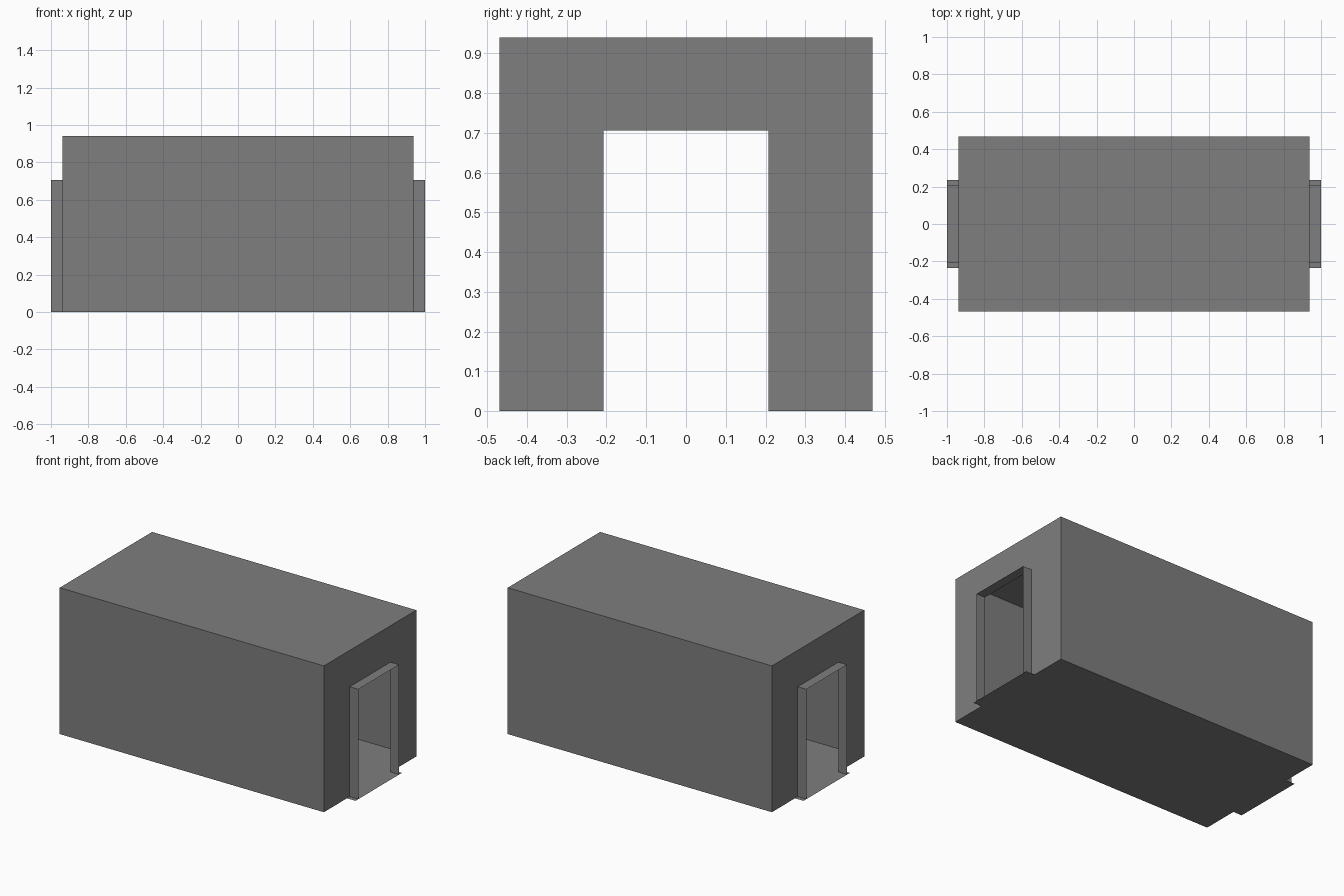
import bpy

if "Cube" in bpy.data.objects:
    bpy.data.objects.remove(bpy.data.objects["Cube"])

L, W, H = 0.939, 0.469, 0.94       # room half length, half width, height
E = 1.0                            # outer end of the door tunnels
D, T, S = 0.207, 0.706, 0.235      # door half width, door height, sill half width

# Dark grey used on every part
grey = bpy.data.materials.new("dark_grey")
grey.diffuse_color = (0.21, 0.21, 0.21, 1)
grey.use_nodes = True
grey.node_tree.nodes["Principled BSDF"].inputs["Base Color"].default_value = grey.diffuse_color


def sheet(name, faces):
    """Object made of single-sided flat panels, each a list of corners."""
    verts, polys = [], []
    for f in faces:
        polys.append(list(range(len(verts), len(verts) + len(f))))
        verts += f
    me = bpy.data.meshes.new(name)
    me.from_pydata(verts, [], polys)
    me.materials.append(grey)
    ob = bpy.data.objects.new(name, me)
    bpy.context.collection.objects.link(ob)
    return ob


def sweep(profile, x0, x1):
    """Panels made by running an open y-z profile along x."""
    return [[(x0, *a), (x1, *a), (x1, *b), (x0, *b)]
            for a, b in zip(profile, profile[1:])]


def mirror_x(ob):
    m = ob.modifiers.new("mirror", "MIRROR")
    m.use_axis[0] = True
    m.use_mirror_merge = False


# Long walls and roof
sheet("walls_and_roof", sweep([(W, 0), (W, H), (-W, H), (-W, 0)], L, -L))

# Floor with a sill reaching out through each doorway
half = [(-L, -W), (L, -W), (L, -S), (E, -S), (E, S), (L, S)]
rest = [(L, W), (-L, W), (-L, S), (-E, S), (-E, -S), (-L, -S)]
sheet("floor", [[(x, y, 0) for x, y in (half + rest)[::-1]]])

# End wall with door opening, on both ends
outline = [(-W, 0), (-D, 0), (-D, T), (D, T), (D, 0), (W, 0), (W, H), (-W, H)]
mirror_x(sheet("end_wall", [[(L, y, z) for y, z in outline]]))

# Thin door surround projecting from each end
mirror_x(sheet("door_surround",
               sweep([(D, 0), (D, T), (-D, T), (-D, 0)], E, L)))
